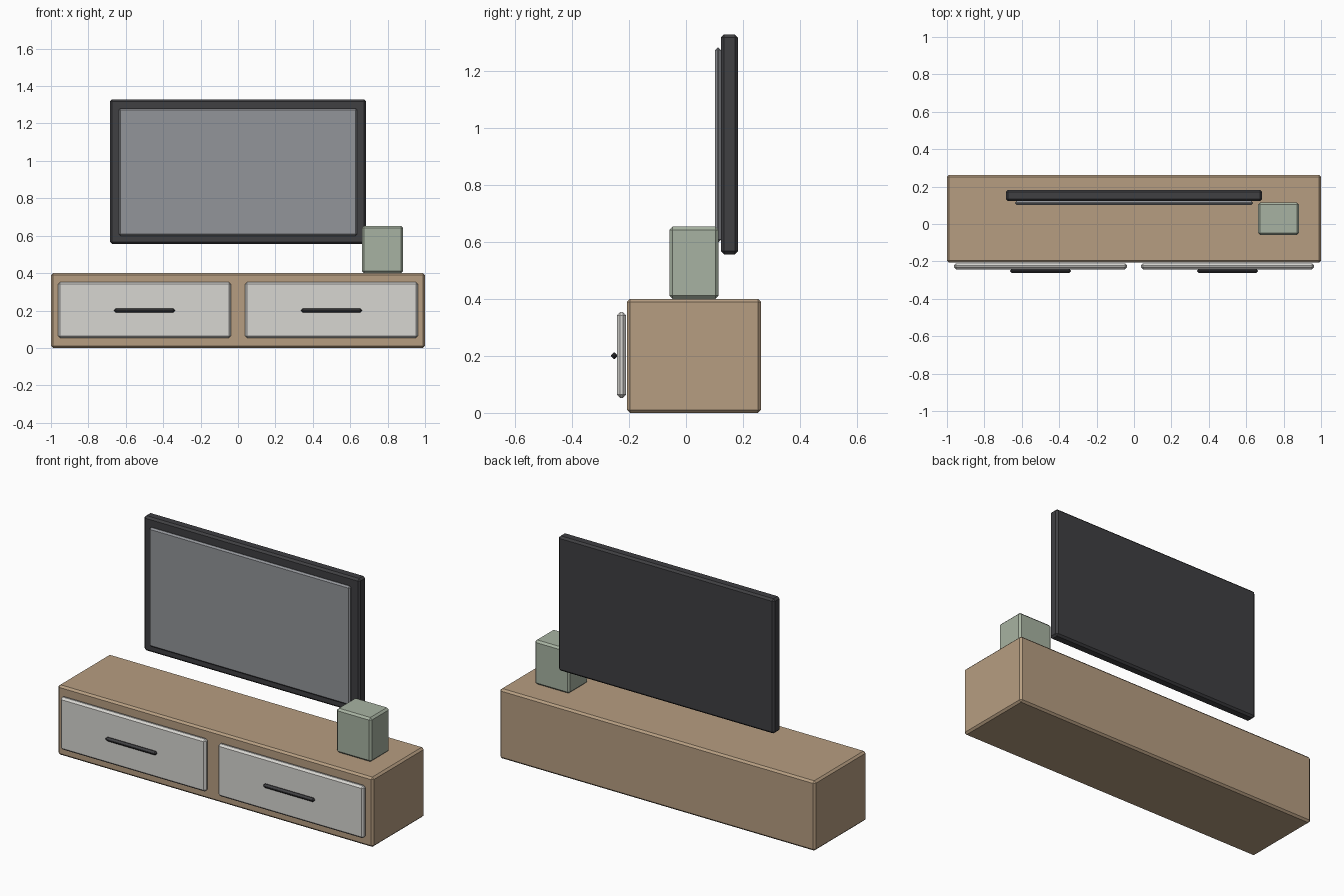
import bpy, bmesh
from mathutils import Vector

if "Cube" in bpy.data.objects:
    bpy.data.objects.remove(bpy.data.objects["Cube"])


def material(name, rgb):
    m = bpy.data.materials.new(name)
    m.diffuse_color = (*rgb, 1)
    m.use_nodes = True
    m.node_tree.nodes["Principled BSDF"].inputs["Base Color"].default_value = m.diffuse_color
    return m


wood = material("wood", (0.47, 0.34, 0.22))
white = material("drawer_white", (0.68, 0.67, 0.64))
black = material("frame_black", (0.05, 0.05, 0.055))
glass = material("screen_grey", (0.29, 0.30, 0.32))
green = material("sage_green", (0.39, 0.45, 0.36))


def chamfered_box(name, low, high, mat, chamfer=0.011):
    """Box between two corners with single-segment chamfered edges."""
    low, high = Vector(low), Vector(high)
    size, centre = high - low, (low + high) / 2
    bm = bmesh.new()
    bmesh.ops.create_cube(bm, size=1)
    bmesh.ops.scale(bm, vec=size, verts=bm.verts)
    bmesh.ops.bevel(bm, geom=bm.edges[:], offset=min(chamfer, min(size) * 0.42),
                    offset_type='OFFSET', segments=1, affect='EDGES')
    mesh = bpy.data.meshes.new(name)
    bm.to_mesh(mesh)
    bm.free()
    mesh.materials.append(mat)
    obj = bpy.data.objects.new(name, mesh)
    obj.location = centre
    bpy.context.collection.objects.link(obj)
    return obj


# Cabinet body
chamfered_box("cabinet", (-1, -0.207, 0), (1, 0.263, 0.4), wood)

# Two drawers, each with a slim bar handle
for side, x in (("left", -0.5), ("right", 0.5)):
    chamfered_box(f"drawer_front_{side}", (x - 0.462, -0.242, 0.053),
                  (x + 0.462, -0.210, 0.353), white)
    chamfered_box(f"drawer_handle_{side}", (x - 0.162, -0.263, 0.189),
                  (x + 0.162, -0.240, 0.212), black)

# Television panel and raised screen
chamfered_box("television_frame", (-0.685, 0.122, 0.556), (0.685, 0.182, 1.328), black)
chamfered_box("television_screen", (-0.637, 0.102, 0.599), (0.637, 0.123, 1.281), glass)

# Speaker box on the cabinet top
chamfered_box("speaker_box", (0.662, -0.058, 0.4), (0.883, 0.114, 0.653), green)
